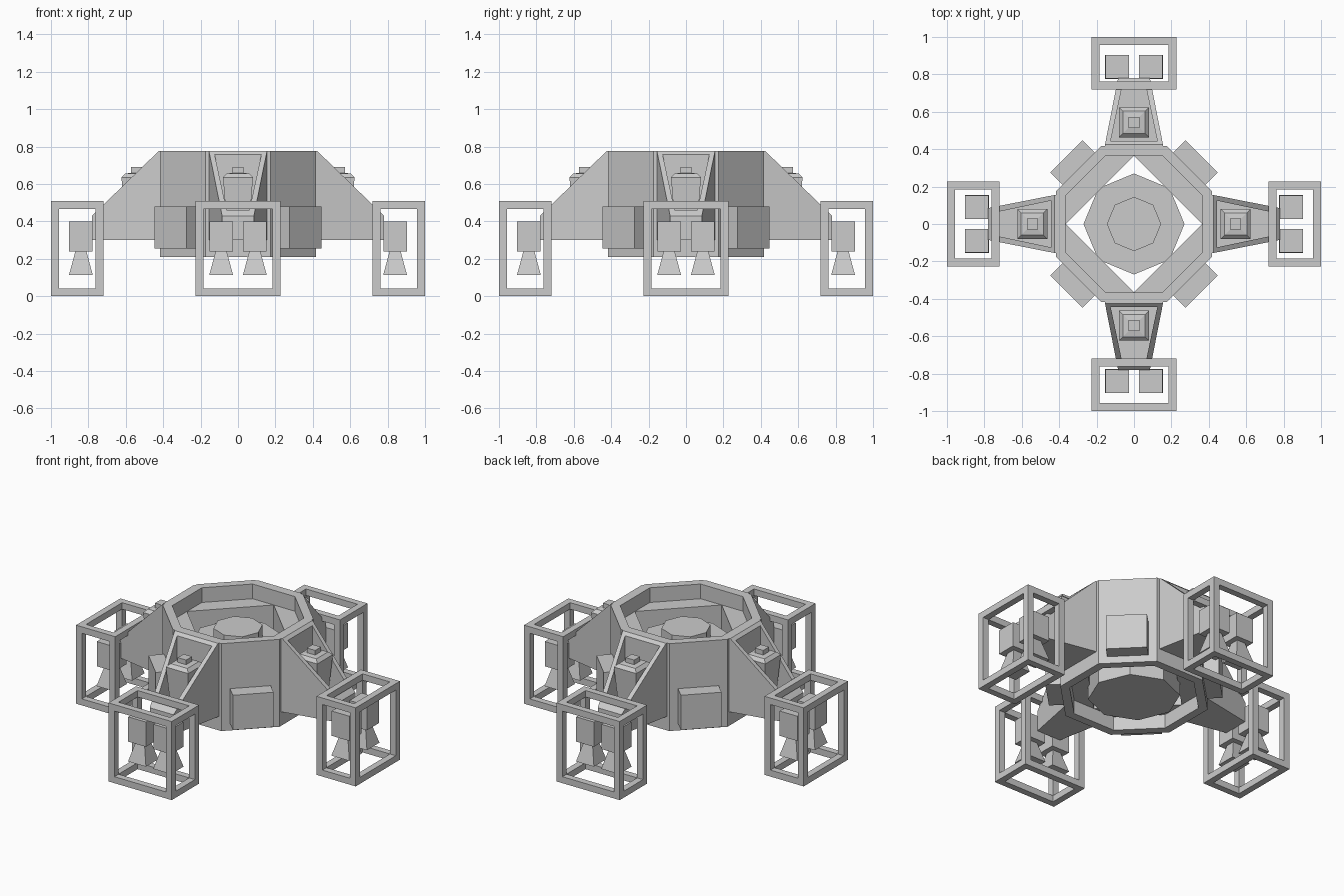
import bpy, bmesh
from math import pi, sin, cos
from mathutils import Matrix

if "Cube" in bpy.data.objects:
    bpy.data.objects.remove(bpy.data.objects["Cube"])


def finish(bm, name, turn=0.0):
    """Turn a bmesh into an object rotated about the vertical axis."""
    bmesh.ops.recalc_face_normals(bm, faces=bm.faces)
    me = bpy.data.meshes.new(name)
    bm.to_mesh(me)
    bm.free()
    ob = bpy.data.objects.new(name, me)
    bpy.context.collection.objects.link(ob)
    ob.rotation_euler.z = turn
    return ob


def four_copies(ob):
    for i in range(1, 4):
        c = ob.copy()
        c.name = f"{ob.name}_{i + 1}"
        c.rotation_euler.z += i * pi / 2
        bpy.context.collection.objects.link(c)


def box(bm, x0, x1, y0, y1, z0, z1):
    m = Matrix.Translation(((x0 + x1) / 2, (y0 + y1) / 2, (z0 + z1) / 2))
    m = m @ Matrix.Diagonal((x1 - x0, y1 - y0, z1 - z0, 1))
    bmesh.ops.create_cube(bm, size=1, matrix=m)


def stack(bm, sides, profile, start, centre=(0, 0), closed=False):
    """Stack of polygon rings; profile holds (corner radius, z)."""
    rings = [[bm.verts.new((centre[0] + r * cos(start + 2 * pi * i / sides),
                            centre[1] + r * sin(start + 2 * pi * i / sides), z))
              for i in range(sides)] for r, z in profile]
    pairs = list(zip(rings, rings[1:]))
    if closed:
        pairs.append((rings[-1], rings[0]))
    else:
        bm.faces.new(rings[0])
        bm.faces.new(rings[-1])
    for a, b in pairs:
        for i in range(sides):
            j = (i + 1) % sides
            bm.faces.new((a[i], a[j], b[j], b[i]))


# Octagonal hull wall, open at top and bottom
K = 1 / cos(pi / 8)
bm = bmesh.new()
stack(bm, 8, [(.418 * K, .21), (.418 * K, .775), (.365 * K, .775), (.365 * K, .21)],
      pi / 8, closed=True)
finish(bm, "hull_wall")

# Central drum with raised cap
bm = bmesh.new()
stack(bm, 8, [(.27, .215), (.27, .60), (.145, .60), (.145, .68)], 0)
finish(bm, "central_drum")

# Ledges filling the diagonal corners inside the hull
bm = bmesh.new()
pts = [(.365, 0), (.367, .152), (.152, .367), (0, .365)]
lo = bm.faces.new([bm.verts.new((x, y, .30)) for x, y in pts])
ext = bmesh.ops.extrude_face_region(bm, geom=[lo], use_keep_orig=True)
for v in ext["geom"]:
    if isinstance(v, bmesh.types.BMVert):
        v.co.z = .68
four_copies(finish(bm, "inner_ledge"))

# Boxes on the diagonal outer faces
bm = bmesh.new()
box(bm, .41, .511, -.121, .121, .255, .48)
four_copies(finish(bm, "side_box", pi / 4))

# Tapered arm with a recessed sloping top
bm = bmesh.new()
profile = [(.41, .30, .157), (.41, .775, .157), (.425, .775, .155),
           (.77, .44, .087), (.78, .43, .085), (.78, .30, .085)]
left = [bm.verts.new((x, w, z)) for x, z, w in profile]
right = [bm.verts.new((x, -w, z)) for x, z, w in profile]
bm.faces.new(left)
bm.faces.new(right[::-1])
for i in range(6):
    j = (i + 1) % 6
    f = bm.faces.new((left[i], right[i], right[j], left[j]))
    if i == 2:
        slope = f
bmesh.ops.recalc_face_normals(bm, faces=bm.faces)
bmesh.ops.inset_individual(bm, faces=[slope], thickness=.04)
pit = bmesh.ops.extrude_discrete_faces(bm, faces=[slope])["faces"][0]
for v in pit.verts:
    v.co.z = .39
four_copies(finish(bm, "arm"))

# Pod standing in each arm recess
R2 = 2 ** .5
bm = bmesh.new()
stack(bm, 4, [(.06 * R2, .38), (.08 * R2, .635), (.06 * R2, .655), (.03 * R2, .66),
              (.03 * R2, .69)], pi / 4, (.543, 0))
four_copies(finish(bm, "arm_pod"))

# Paired engines with square nozzles
bm = bmesh.new()
for y in (-.09, .09):
    box(bm, .777, .903, y - .063, y + .063, .24, .40)
    stack(bm, 4, [(.064 * R2, .112), (.028 * R2, .245)], pi / 4, (.84, y))
four_copies(finish(bm, "engine_pair"))

# Open cage around each engine pair
T = .042
X, Y, Z = (.72, 1.0), (-.226, .226), (0, .508)
ends = lambda r: ((r[0], r[0] + T), (r[1] - T, r[1]))
bm = bmesh.new()
for a in ends(X):
    for b in ends(Y):
        box(bm, *a, *b, *Z)
for c in ends(Z):
    for a in ends(X):
        box(bm, *a, Y[0] + T, Y[1] - T, *c)
    for b in ends(Y):
        box(bm, X[0] + T, X[1] - T, *b, *c)
four_copies(finish(bm, "engine_cage"))
